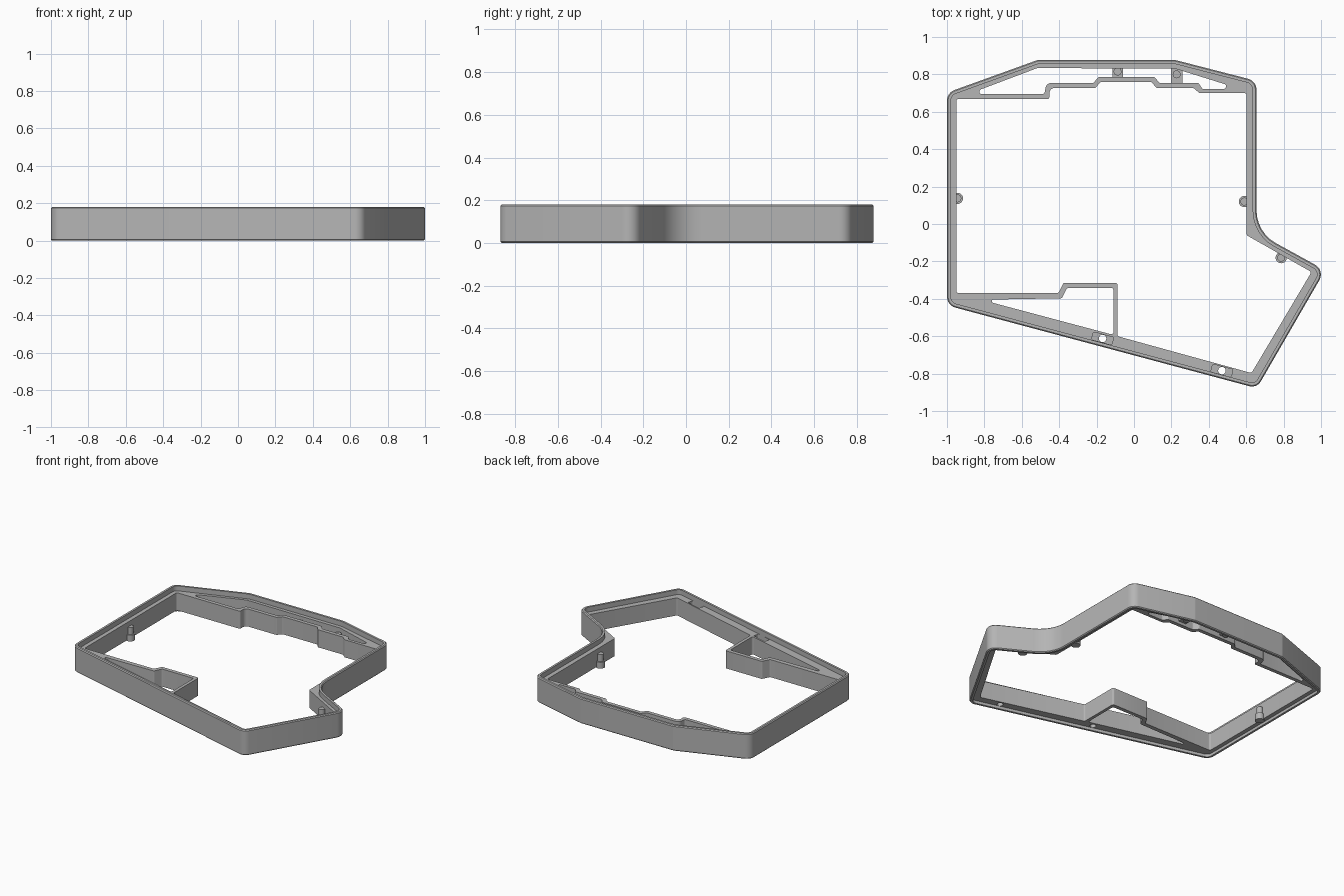
import bpy, bmesh, math
from mathutils import Vector, Matrix

cube = bpy.data.objects.get("Cube")
if cube:
    bpy.data.objects.remove(cube, do_unlink=True)

grey = bpy.data.materials.new("matte grey")
grey.use_nodes = True
grey.diffuse_color = (0.46, 0.46, 0.46, 1)
grey.node_tree.nodes["Principled BSDF"].inputs["Base Color"].default_value = (0.46, 0.46, 0.46, 1)

HEIGHT, LIP = 0.18, 0.021
SHELF_LOW, SHELF_MID, SHELF_TOP = 0.02, 0.07, 0.145


def cross(a, b):
    return a.x * b.y - a.y * b.x


def rounded(corners, radius=0.012, inset=0.0, steps=6):
    """Clockwise polygon with filleted corners, optionally shrunk by inset."""
    out, n = [], len(corners)
    for i, c in enumerate(corners):
        p = Vector(c[:2])
        r = c[2] if len(c) > 2 else radius
        a = Vector(corners[i - 1][:2]) - p
        b = Vector(corners[(i + 1) % n][:2]) - p
        half = a.angle(b) / 2
        t = min(r / math.tan(half), 0.45 * min(a.length, b.length))
        r = t * math.tan(half)
        a.normalize()
        b.normalize()
        centre = p + (a + b).normalized() * r / math.sin(half)
        v0, v1 = p + a * t - centre, p + b * t - centre
        sweep = math.atan2(cross(v0, v1), v0.dot(v1))
        side = 1 if sweep < 0 else -1
        for k in range(steps + 1):
            v = Matrix.Rotation(sweep * k / steps, 2) @ v0
            out.append(centre + v - v.normalized() * inset * side)
    return out


def finish(obj, name):
    obj.name = name
    obj.data.materials.clear()
    obj.data.materials.append(grey)
    bpy.ops.object.select_all(action='DESELECT')
    bpy.context.view_layer.objects.active = obj
    obj.select_set(True)
    bpy.ops.object.shade_smooth_by_angle(angle=math.radians(30))


def loft(name, corners, profile):
    """Sweep a closed (inset, height) section around a rounded outline."""
    bm = bmesh.new()
    rings = [[bm.verts.new((q.x, q.y, z)) for q in rounded(corners, inset=d)] for d, z in profile]
    for i, ring in enumerate(rings):
        prev = rings[i - 1]
        for j in range(len(ring)):
            bm.faces.new((prev[j - 1], prev[j], ring[j], ring[j - 1]))
    bmesh.ops.recalc_face_normals(bm, faces=bm.faces)
    mesh = bpy.data.meshes.new(name)
    bm.to_mesh(mesh)
    bm.free()
    obj = bpy.data.objects.new(name, mesh)
    bpy.context.collection.objects.link(obj)
    finish(obj, name)


def plate(name, loops, low, high):
    """Flat slab: first loop is the border, the others are holes."""
    curve = bpy.data.curves.new(name, 'CURVE')
    curve.dimensions, curve.fill_mode = '2D', 'BOTH'
    curve.extrude = (high - low) / 2
    for loop in loops:
        spline = curve.splines.new('POLY')
        spline.points.add(len(loop) - 1)
        spline.use_cyclic_u = True
        for point, q in zip(spline.points, loop):
            point.co = (q.x, q.y, 0, 1)
    obj = bpy.data.objects.new(name, curve)
    obj.location.z = (low + high) / 2
    bpy.context.collection.objects.link(obj)
    bpy.ops.object.select_all(action='DESELECT')
    bpy.context.view_layer.objects.active = obj
    obj.select_set(True)
    bpy.ops.object.convert(target='MESH')
    obj = bpy.context.object
    bm = bmesh.new()
    bm.from_mesh(obj.data)
    bmesh.ops.remove_doubles(bm, verts=bm.verts, dist=1e-5)
    bmesh.ops.recalc_face_normals(bm, faces=bm.faces)
    bm.to_mesh(obj.data)
    bm.free()
    finish(obj, name)


def cylinder(name, x, y, r, low, high):
    bpy.ops.mesh.primitive_cylinder_add(vertices=24, radius=r, depth=high - low,
                                        location=(x, y, (low + high) / 2))
    finish(bpy.context.object, name)


def box(name, x0, x1, y0, y1, low, high):
    bpy.ops.mesh.primitive_cube_add(size=1, location=((x0 + x1) / 2, (y0 + y1) / 2, (low + high) / 2))
    obj = bpy.context.object
    obj.data.transform(Matrix.Diagonal((x1 - x0, y1 - y0, high - low, 1)))
    finish(obj, name)


# Outlines: outer case, main opening, and the two pockets behind the thin walls
outer = [(-1, 0.702, 0.06), (-0.515, 0.877, 0.04), (0.22, 0.877, 0.04), (0.655, 0.765, 0.06),
         (0.655, -0.045, 0.2), (1.022, -0.247, 0.06), (0.657, -0.878, 0.055), (-1, -0.435, 0.06)]
opening = [(-0.95, 0.668), (-0.452, 0.668), (-0.452, 0.727, 0.03), (-0.206, 0.727),
           (-0.18, 0.759), (0.094, 0.759), (0.12, 0.727), (0.318, 0.727), (0.35, 0.7),
           (0.602, 0.7), (0.602, -0.06), (0.949, -0.257), (0.628, -0.797), (-0.088, -0.6),
           (-0.088, -0.315), (-0.377, -0.315), (-0.404, -0.369), (-0.95, -0.369)]
back_pocket = [(-0.826, 0.717), (-0.516, 0.834), (0.222, 0.83), (0.494, 0.745), (0.49, 0.722),
               (0.366, 0.722), (0.345, 0.754), (0.136, 0.754), (0.11, 0.786), (-0.19, 0.786),
               (-0.217, 0.754), (-0.468, 0.754, 0.03), (-0.479, 0.695), (-0.826, 0.695)]
front_pocket = [(-0.76, -0.404), (-0.385, -0.397), (-0.358, -0.342), (-0.11, -0.342),
                (-0.11, -0.593), (-0.76, -0.42)]

# Outer wall with softened edges
loft("outer_wall", outer, [(0, 0.006), (0, HEIGHT - 0.006), (0.006, HEIGHT),
                           (LIP, HEIGHT), (LIP, 0), (0.006, 0)])

# Inner shelf in two layers: round screw holes below, slots above
slant = Matrix.Rotation(math.radians(-15), 2)
screws = [Vector((-0.168, -0.612)), Vector((0.47, -0.784))]
corners = [Vector((u * 0.056, v * 0.021)) for u, v in ((-1, 1), (1, 1), (1, -1), (-1, -1))]
slots = [rounded([tuple(c + slant @ q) for q in corners], 0.008) for c in screws]
holes = [[c + Vector((math.cos(k * math.pi / 12), math.sin(k * math.pi / 12))) * 0.02
          for k in range(24)] for c in screws]
shared = [rounded(outer, inset=0.015), rounded(opening), rounded(back_pocket), rounded(front_pocket)]
plate("shelf_lower", shared + holes, SHELF_LOW, SHELF_MID)
plate("shelf_upper", shared + slots, SHELF_MID, SHELF_TOP)

# Stepped locating pegs on the inner faces
for name, x, y in (("left_peg", -0.944, 0.137), ("right_peg", 0.59, 0.12), ("corner_peg", 0.787, -0.18)):
    cylinder(name + "_base", x, y, 0.03, 0.015, 0.06)
    cylinder(name + "_neck", x, y, 0.021, 0.06, 0.11)

# Screw tabs bridging the back pocket
for name, x, y, w, low in (("middle_tab", -0.088, 0.815, 0.028, 0.778), ("side_tab", 0.228, 0.8, 0.03, 0.748)):
    box(name, x - w, x + w, low, 0.838, 0.04, 0.09)
    cylinder(name + "_boss", x, y, 0.021, 0.03, 0.12)
